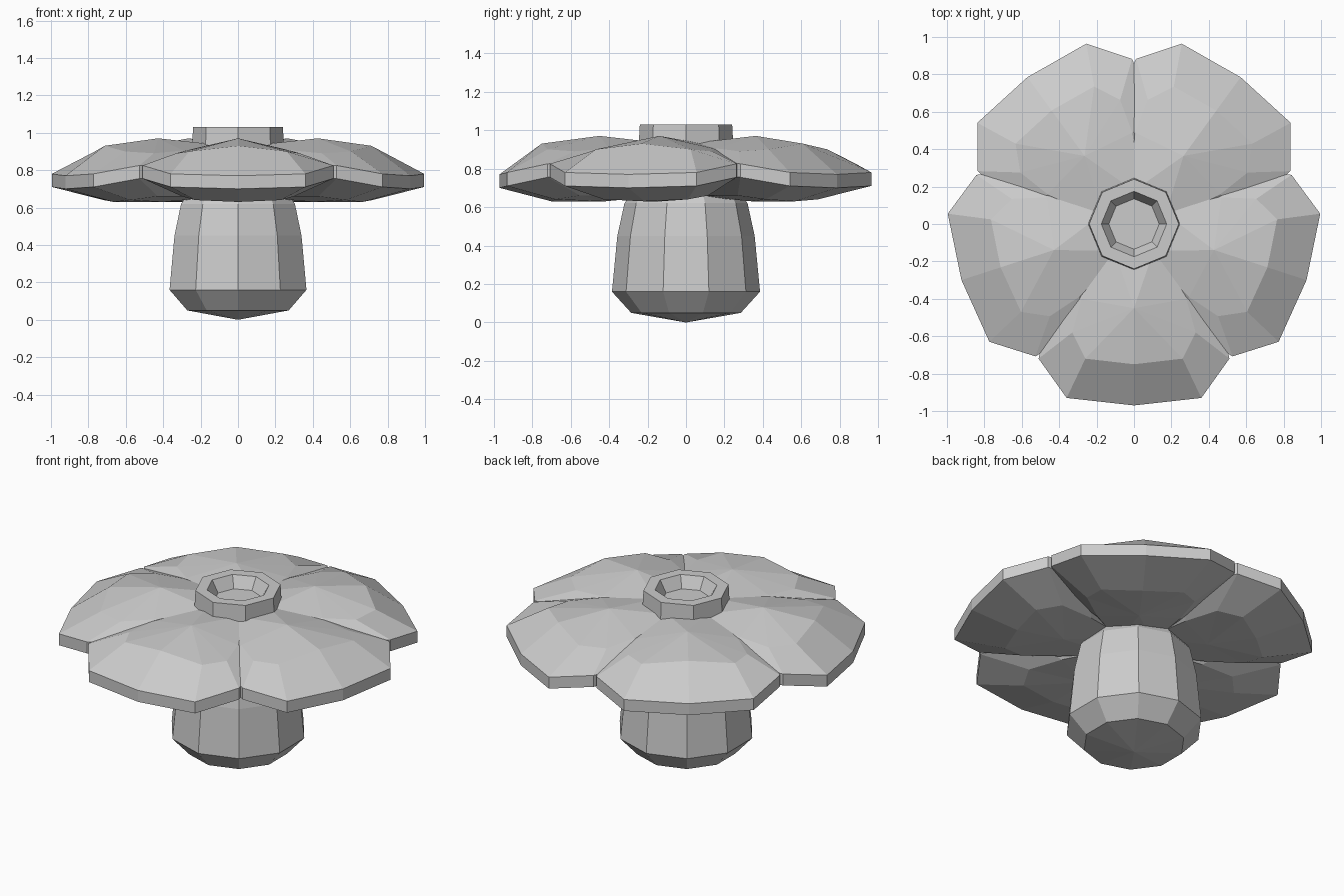
import bpy, bmesh
from math import sin, cos, pi

if "Cube" in bpy.data.objects:
    bpy.data.objects.remove(bpy.data.objects["Cube"])


def make_object(name, bm):
    bmesh.ops.recalc_face_normals(bm, faces=bm.faces[:])
    mesh = bpy.data.meshes.new(name)
    bm.to_mesh(mesh)
    bm.free()
    obj = bpy.data.objects.new(name, mesh)
    bpy.context.collection.objects.link(obj)
    return obj


def build_loops(name, loops, start, end):
    """Skin a stack of loops and close both ends with a fan to a point."""
    bm = bmesh.new()
    rings = [[bm.verts.new(p) for p in loop] for loop in loops]
    n = len(rings[0])
    for a, b in zip(rings, rings[1:]):
        for i in range(n):
            j = (i + 1) % n
            bm.faces.new((a[i], a[j], b[j], b[i]))
    for tip, ring in ((start, rings[0]), (end, rings[-1])):
        v = bm.verts.new(tip)
        for i in range(n):
            bm.faces.new((v, ring[i], ring[(i + 1) % n]))
    return make_object(name, bm)


def lathe(name, profile, sides, z_start, z_end):
    loops = [[(r * sin(2 * pi * i / sides), -r * cos(2 * pi * i / sides), z)
              for i in range(sides)] for r, z in profile]
    return build_loops(name, loops, (0, 0, z_start), (0, 0, z_end))


def mirrored(half):
    """Half outline (radial, sideways, height) completed across the petal axis."""
    return half + [(u, -v, z) for u, v, z in reversed(half[1:])]


# Ten-sided stem
lathe("stem", [(0.285, 0.05), (0.385, 0.16), (0.357, 0.45), (0.32, 0.62),
               (0.285, 0.67), (0.22, 0.9)], 10, 0.0, 0.9)

# Eight-sided collar with a tapered recess
lathe("top_collar", [(0.25, 0.85), (0.24, 1.03), (0.175, 1.03), (0.135, 0.96)],
      8, 0.85, 0.96)

# Lens-shaped petals, five around the stem
rim = [(0.97, 0, 0.735), (0.93, 0.36, 0.745), (0.72, 0.51, 0.79),
       (0.42, 0.45, 0.80), (0.10, 0.20, 0.80)]
upper = [(0.75, 0, 0.93), (0.72, 0.26, 0.90), (0.58, 0.33, 0.89),
         (0.40, 0.28, 0.905), (0.10, 0.12, 0.93)]
lower = [(0.70, 0, 0.63), (0.68, 0.23, 0.64), (0.55, 0.30, 0.66),
         (0.35, 0.23, 0.66), (0.10, 0.10, 0.66)]
rim_top = [(u, v, z + 0.035) for u, v, z in rim]
rim_low = [(u, v, z - 0.035) for u, v, z in rim]
loops = [mirrored(h) for h in (upper, rim_top, rim_low, lower)]
for k in range(5):
    petal = build_loops(f"petal_{k + 1}", loops, (0.45, 0, 0.97), (0.42, 0, 0.63))
    petal.rotation_euler.z = -pi / 2 + k * 2 * pi / 5
